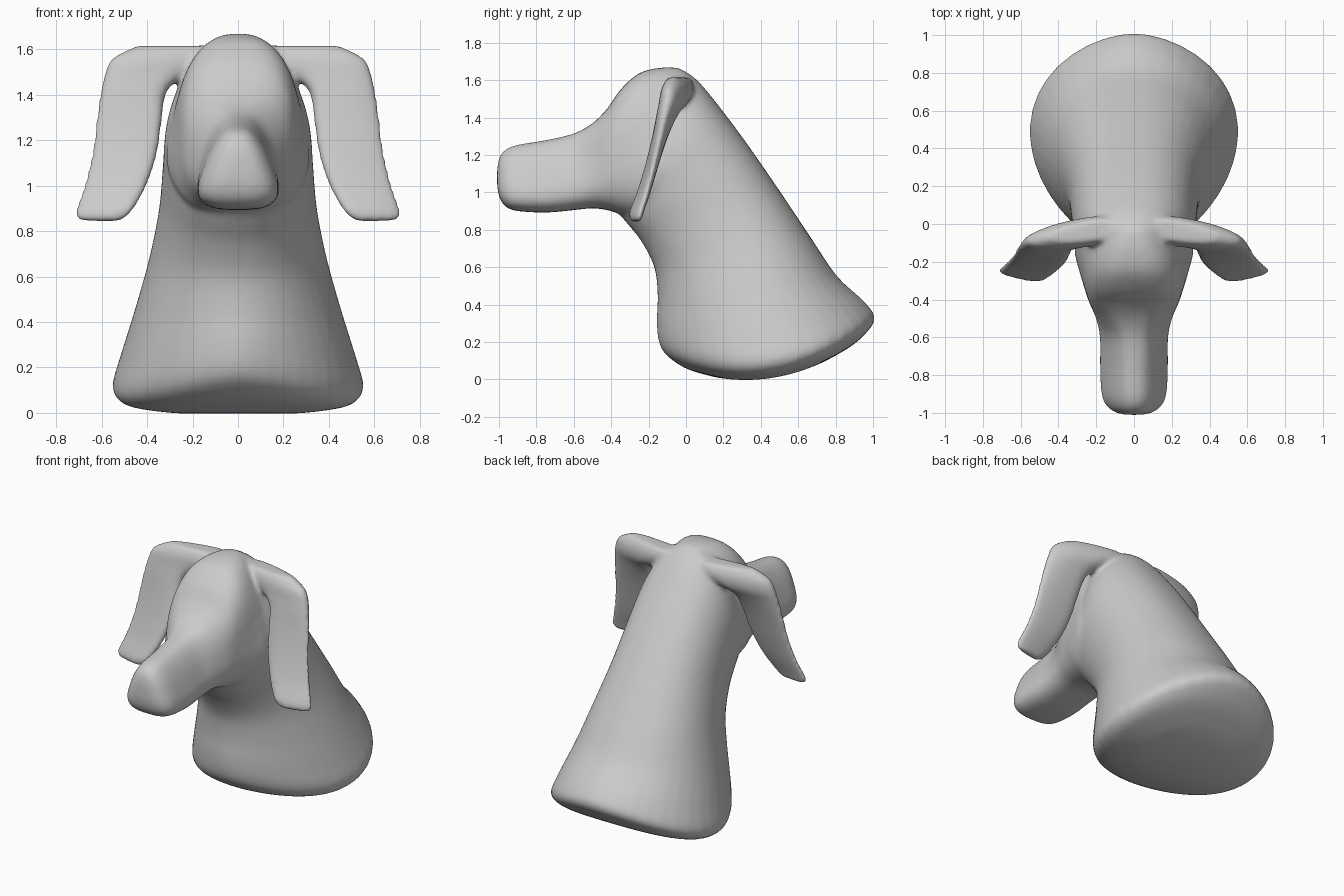
import bpy
import bmesh
from math import cos, sin, pi
from mathutils import Vector

cube = bpy.data.objects.get("Cube")
if cube:
    bpy.data.objects.remove(cube)

SIDES = 40
bm = bmesh.new()


def soft(value, power):
    """Superellipse term: powers below one square off a round section."""
    return (1 if value >= 0 else -1) * abs(value) ** power


def refine(rows, steps=4):
    """Catmull-Rom interpolation of the section parameters."""
    out = []
    for k in range(len(rows) - 1):
        quad = list(zip(rows[max(k - 1, 0)], rows[k], rows[k + 1],
                        rows[min(k + 2, len(rows) - 1)]))
        for s in range(steps):
            t = s / steps
            out.append([b + 0.5 * t * (c - a + t * (2 * a - 5 * b + 4 * c - d
                        + t * (3 * (b - c) + d - a))) for a, b, c, d in quad])
    return out + [rows[-1]]


def loft(rows, section):
    """Skin a closed tube through the sections, with strip-filled ends."""
    rings = []
    for row in refine(rows):
        rings.append([bm.verts.new(section(row, 2 * pi * i / SIDES))
                      for i in range(SIDES)])
    faces = []
    for lower, upper in zip(rings, rings[1:]):
        for i in range(SIDES):
            j = (i + 1) % SIDES
            faces.append(bm.faces.new((lower[i], lower[j], upper[j], upper[i])))
    for ring in (rings[0], rings[-1]):
        for i in range(SIDES // 2):
            corners = [ring[i], ring[i + 1], ring[-i - 1], ring[-i]]
            faces.append(bm.faces.new(list(dict.fromkeys(corners))))
    bmesh.ops.recalc_face_normals(bm, faces=faces)


def neck_section(row, angle):
    # Egg-shaped, broader toward the back
    fy, fz, by, bz, width, sag, power = row
    u = cos(angle)
    t = (1 + u) / 2
    return Vector((width * soft(sin(angle), power) * (1 + 0.12 * u),
                   fy + (by - fy) * t,
                   fz + (bz - fz) * t - sag * (1 - u * u)))


def head_section(row, angle):
    y, low, high, width, taper = row
    up = soft(sin(angle), 0.7)
    return Vector((width * soft(cos(angle), 0.67) * (1 - taper * up), y,
                   (low + high) / 2 + (high - low) / 2 * up))


def ear_section(side):
    def section(row, angle):
        # Thick at the root, thinner at the outer edge
        z, inner, outer, y, thick, sweep = row
        reach = (outer - inner) / 2 * soft(cos(angle), 0.8)
        depth = thick * soft(sin(angle), 0.7) * (1 - 0.35 * cos(angle))
        return Vector((side * ((inner + outer) / 2 + reach),
                       y + sweep * reach + depth, z))
    return section


# Neck and chest, from the domed underside up:
# front y, front z, back y, back z, half width, sag, roundness
loft([(.15, .013, .75, .1, .3, .05, 1),
      (0, .058, .88, .175, .43, .095, 1.05),
      (-.11, .135, .965, .25, .51, .15, 1.12),
      (-.148, .21, 1.012, .33, .55, .165, 1.15),
      (-.157, .32, .95, .42, .515, .13, 1.1),
      (-.152, .45, .81, .55, .45, .05, 1),
      (-.17, .6, .68, .74, .388, 0, .92),
      (-.24, .74, .5, 1.01, .345, 0, .88),
      (-.32, .84, .32, 1.27, .328, 0, .85),
      (-.37, .92, .17, 1.47, .315, 0, .85),
      (-.36, 1.1, .07, 1.59, .268, 0, .9),
      (-.34, 1.35, 0, 1.645, .2, 0, .9),
      (-.28, 1.5, -.05, 1.655, .11, 0, .9)], neck_section)

# Muzzle and skull: y, bottom, top, half width, narrowing toward the top
loft([(-1.01, 1.03, 1.13, .05, .3),
      (-.995, .965, 1.195, .095, .35),
      (-.96, .92, 1.232, .13, .4),
      (-.9, .9, 1.255, .15, .42),
      (-.75, .892, 1.28, .157, .42),
      (-.6, .905, 1.315, .162, .35),
      (-.5, .915, 1.37, .195, .15),
      (-.42, .905, 1.45, .235, .04),
      (-.35, .885, 1.55, .258, .05),
      (-.25, .87, 1.638, .28, .15),
      (-.13, .95, 1.668, .285, .33),
      (-.03, 1.1, 1.665, .225, .45)], head_section)

# Drooping ears: z, inner x, outer x, y, half thickness, sweep
for side in (-1, 1):
    loft([(.84, .53, .70, -.262, .022, .15),
          (.88, .47, .722, -.264, .03, .15),
          (1.0, .4, .68, -.222, .031, .1),
          (1.15, .352, .645, -.178, .033, .05),
          (1.3, .332, .625, -.138, .04, 0),
          (1.42, .31, .605, -.103, .054, -.08),
          (1.49, .22, .588, -.072, .07, -.15),
          (1.56, .12, .555, -.055, .072, -.16),
          (1.615, .1, .45, -.045, .05, -.15)], ear_section(side))

mesh = bpy.data.meshes.new("dog_bust")
bm.to_mesh(mesh)
bm.free()
bust = bpy.data.objects.new("dog_bust", mesh)
bpy.context.collection.objects.link(bust)

# Single clay-grey material
grey = bpy.data.materials.new("clay_grey")
grey.use_nodes = True
colour = (0.6, 0.6, 0.6, 1)
grey.diffuse_color = colour
grey.node_tree.nodes["Principled BSDF"].inputs["Base Color"].default_value = colour
mesh.materials.append(grey)

# Fuse the parts into one skin and soften the joins
remesh = bust.modifiers.new("fuse", 'REMESH')
remesh.mode = 'VOXEL'
remesh.voxel_size = 0.0125
remesh.use_smooth_shade = True
smooth = bust.modifiers.new("soften", 'SMOOTH')
smooth.factor = 0.5
smooth.iterations = 20
